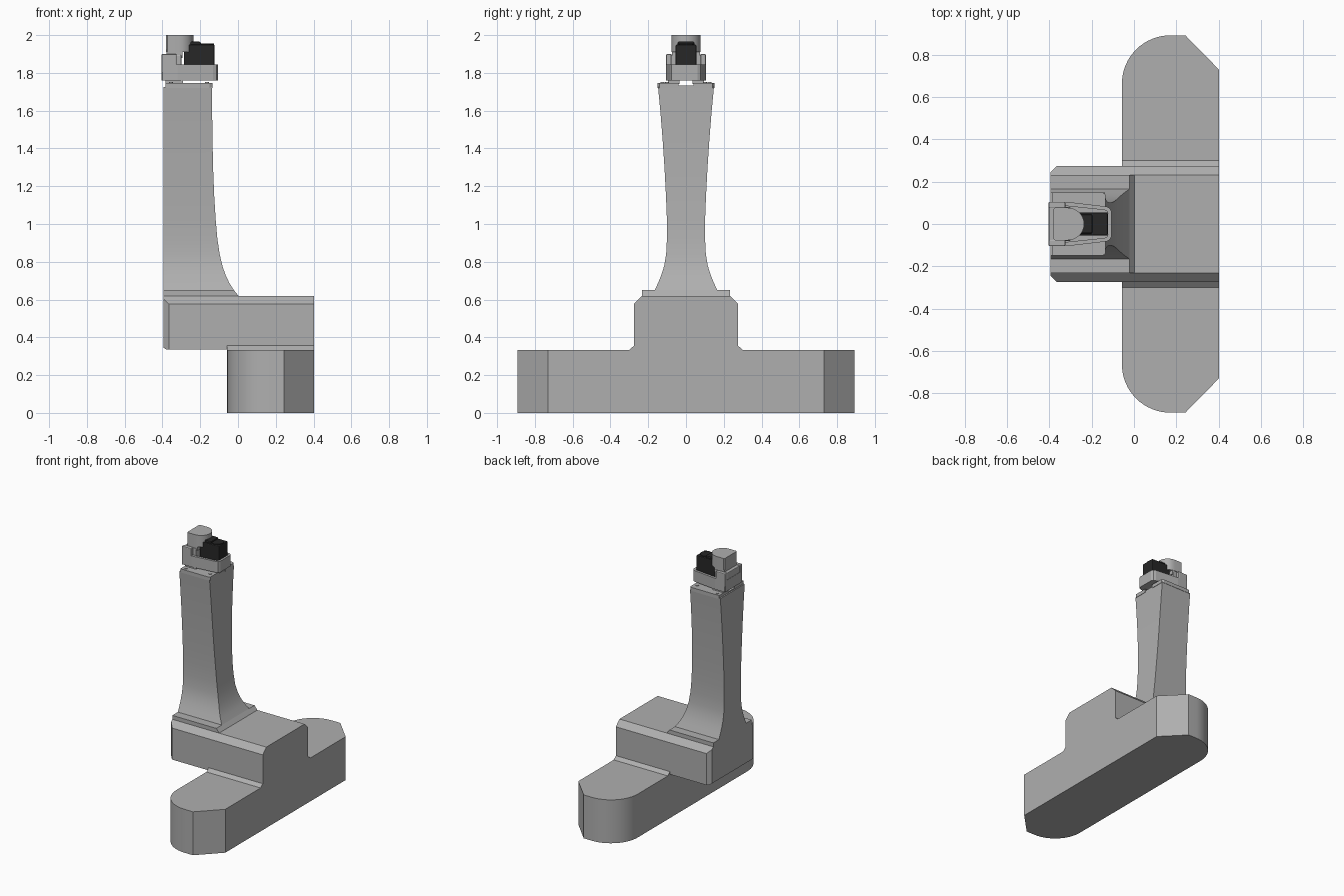
import bpy, bmesh, math
from mathutils import Vector

if "Cube" in bpy.data.objects:
    bpy.data.objects.remove(bpy.data.objects["Cube"])


def material(name, v):
    m = bpy.data.materials.new(name)
    m.diffuse_color = (v, v, v, 1)
    m.use_nodes = True
    m.node_tree.nodes["Principled BSDF"].inputs["Base Color"].default_value = m.diffuse_color
    return m


grey = material("grey_paint", 0.43)
dark = material("dark_housing", 0.02)


def finish(name, bm, mat=grey, bevel=0, smooth=False):
    bmesh.ops.recalc_face_normals(bm, faces=bm.faces)
    me = bpy.data.meshes.new(name)
    bm.to_mesh(me)
    bm.free()
    ob = bpy.data.objects.new(name, me)
    bpy.context.collection.objects.link(ob)
    me.materials.append(mat)
    if bevel:
        m = ob.modifiers.new("bevel", 'BEVEL')
        m.width, m.segments, m.limit_method = bevel, 2, 'ANGLE'
    if smooth:
        bpy.ops.object.select_all(action='DESELECT')
        bpy.context.view_layer.objects.active = ob
        ob.select_set(True)
        bpy.ops.object.shade_smooth_by_angle(angle=math.radians(25))
    return ob


def loft(rings):
    bm = bmesh.new()
    rows = [[bm.verts.new(p) for p in r] for r in rings]
    n = len(rows[0])
    for a, b in zip(rows, rows[1:]):
        for i in range(n):
            bm.faces.new((a[i], a[(i + 1) % n], b[(i + 1) % n], b[i]))
    bm.faces.new(rows[0])
    bm.faces.new(rows[-1])
    return bm


def prism(pts, lo, hi, axis='z'):
    place = {'x': lambda a, b, h: (h, a, b),
             'y': lambda a, b, h: (a, h, b),
             'z': lambda a, b, h: (a, b, h)}[axis]
    return loft([[place(a, b, h) for a, b in pts] for h in (lo, hi)])


def box(x0, x1, y0, y1, z0, z1):
    return prism([(x0, y0), (x1, y0), (x1, y1), (x0, y1)], z0, z1)


def flip_y(half):
    return half + [(x, -y) for x, y in reversed(half) if abs(y) > 1e-6]


def arc(cx, cy, r, ry, a0, a1, n):
    return [(cx + r * math.cos(math.radians(a0 + (a1 - a0) * i / n)),
             cy + ry * math.sin(math.radians(a0 + (a1 - a0) * i / n))) for i in range(n + 1)]


# base foot: rounded rear corners, chamfered outer corners
half = arc(0.173, 0.665, 0.23, 0.228, 180, 90, 16) + [(0.243, 0.893), (0.403, 0.73)]
finish("base_foot", prism(flip_y(half), 0, 0.333), smooth=True)

# chamfer strip where the deck meets the foot
finish("deck_fillet", prism([(-0.305, 0.33), (0.305, 0.33), (0.27, 0.36), (-0.27, 0.36)],
                            -0.057, 0.403, 'x'))

# deck block with chamfered top edges and end corners
bm = prism([(-0.275, 0.335), (0.275, 0.335), (0.275, 0.577), (0.232, 0.62),
            (-0.232, 0.62), (-0.275, 0.577)], -0.395, 0.403, 'x')
for co, no in [((-0.366, 0.275, 0), (-1, 1, 0)), ((-0.366, -0.275, 0), (-1, -1, 0)),
               ((-0.395, 0, 0.345), (-0.6, 0, -1))]:
    bmesh.ops.bisect_plane(bm, geom=bm.verts[:] + bm.edges[:] + bm.faces[:],
                           plane_co=co, plane_no=Vector(no).normalized(), clear_outer=True)
    bmesh.ops.holes_fill(bm, edges=[e for e in bm.edges if e.is_boundary])
finish("deck", bm)

# plinth with sloped front edge
finish("plinth", prism([(-0.395, 0.615), (0.002, 0.615), (0.002, 0.62), (-0.022, 0.65), (-0.395, 0.65)],
                       -0.232, 0.232, 'y'))

# column: height, front edge x, half width
stations = [(0.65, -0.022, 0.165), (0.69, -0.047, 0.147), (0.73, -0.066, 0.131),
            (0.78, -0.083, 0.115), (0.84, -0.097, 0.105), (0.92, -0.109, 0.101),
            (1.02, -0.118, 0.101), (1.15, -0.126, 0.106), (1.30, -0.132, 0.114),
            (1.45, -0.135, 0.124), (1.60, -0.137, 0.136), (1.725, -0.138, 0.148)]
rings = [[(-0.395, -w, z), (x, -w, z), (x, w, z), (-0.395, w, z)] for z, x, w in stations]
finish("column", loft(rings), smooth=True)

# mounting plate halves with screws and feet, and centre strip
for s in (1, -1):
    pts = [(-0.385, 0.04), (-0.385, 0.15), (-0.15, 0.15), (-0.135, 0.14), (-0.135, 0.04)]
    finish("mount_plate", prism([(x, s * y) for x, y in pts], 1.72, 1.747))
    for x, y in [(-0.355, 0.125), (-0.165, 0.1)]:
        finish("plate_screw", prism(arc(x, s * y, 0.011, 0.011, 0, 330, 11), 1.74, 1.751))
    y0, y1 = sorted((s * 0.035, s * 0.095))
    finish("head_foot", box(-0.385, -0.29, y0, y1, 1.74, 1.765))
finish("plate_centre", box(-0.385, -0.138, -0.05, 0.05, 1.72, 1.733))

# tapered tray: floor plus raised rim
outer = flip_y([(-0.405, 0.1), (-0.40, 0.105), (-0.32, 0.105), (-0.132, 0.083),
                (-0.115, 0.076), (-0.107, 0.06)])
inner = flip_y([(-0.385, 0.08), (-0.38, 0.085), (-0.32, 0.085), (-0.139, 0.066),
                (-0.129, 0.062), (-0.123, 0.05)])
finish("tray", loft([[(x, y, 1.76) for x, y in outer], [(x, y, 1.845) for x, y in outer],
                     [(x, y, 1.845) for x, y in inner], [(x, y, 1.79) for x, y in inner]]))

# side cheeks and rear wall
for s in (1, -1):
    y0, y1 = sorted((s * 0.075, s * 0.105))
    finish("cheek", box(-0.405, -0.325, y0, y1, 1.80, 1.90), bevel=0.006)
finish("rear_wall", box(-0.403, -0.30, -0.08, 0.08, 1.78, 1.895), bevel=0.005)

# upper head with rounded nose
half = [(-0.38, 0.07), (-0.373, 0.077), (-0.313, 0.077)] + arc(-0.313, 0, 0.077, 0.077, 75, 0, 6)
finish("head_cap", prism(flip_y(half), 1.91, 2.0), smooth=True)
finish("head_neck", box(-0.378, -0.293, -0.073, 0.073, 1.88, 1.92))
for y in (-0.055, 0.055):
    finish("cap_screw", prism(arc(-0.305, y, 0.009, 0.009, 0, 315, 7), 1.99, 2.0))

# dark housing block with raised lid and faceted knob
finish("dark_body", box(-0.287, -0.124, -0.055, 0.055, 1.80, 1.95), dark, bevel=0.006)
finish("dark_lid", box(-0.282, -0.197, -0.045, 0.045, 1.94, 1.965), dark, bevel=0.006)
finish("dark_knob", prism(arc(-0.172, 0, 0.045, 0.045, 0, 315, 7), 1.94, 1.955), dark)
